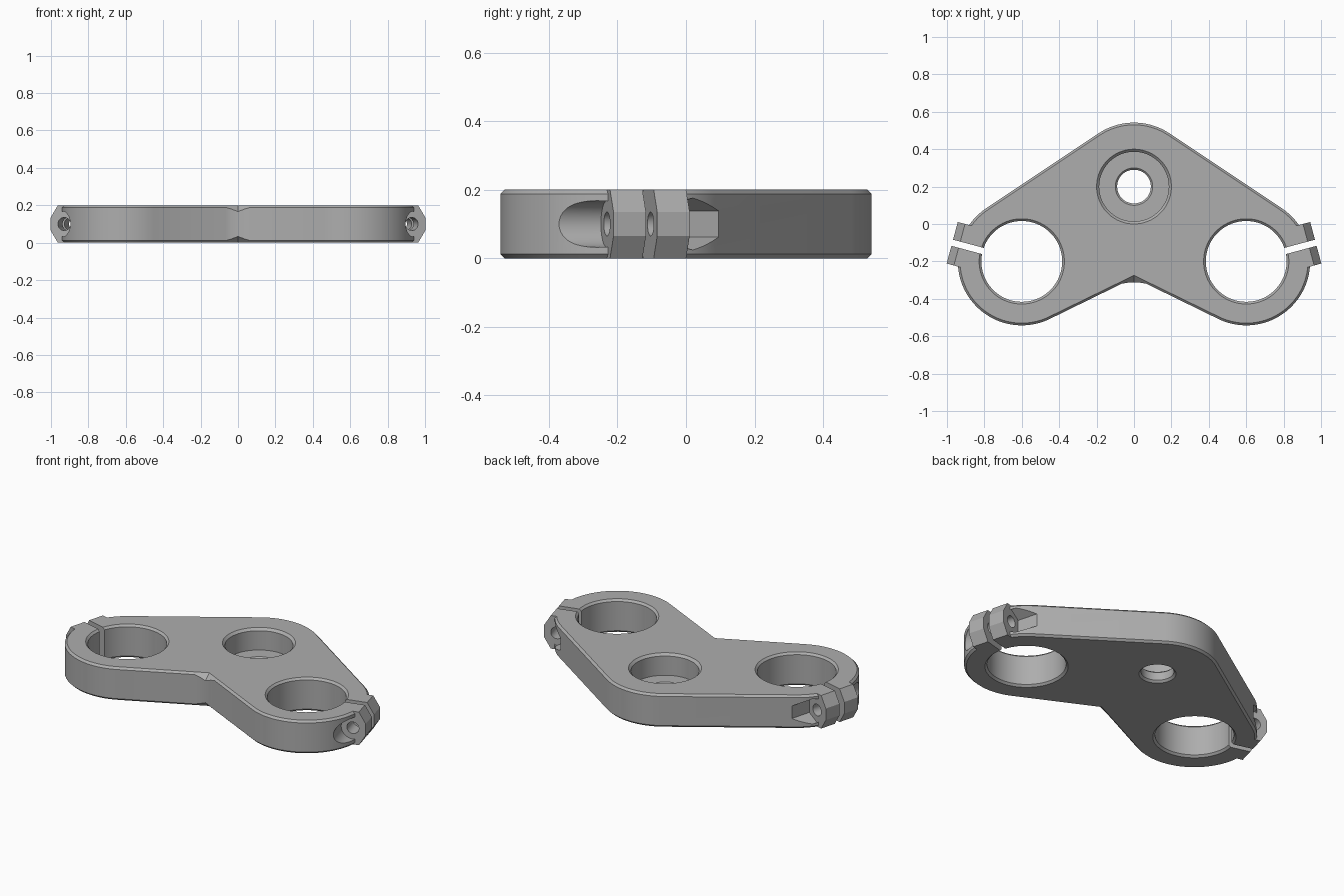
import bpy, bmesh, math
from math import sin, cos, radians
from mathutils import Matrix, Vector

old = bpy.data.objects.get("Cube")
if old:
    bpy.data.objects.remove(old, do_unlink=True)

HEIGHT, CHAMFER, OUTER = 0.2, 0.012, 0.342
FORK = Vector((0.6, -0.2, 0))
STEM = Vector((0, 0.2, 0))
CLAMP_ANGLE = 15

metal = bpy.data.materials.new("grey_metal")
metal.use_nodes = True
GREY = (0.42, 0.42, 0.42, 1)
metal.diffuse_color = GREY
metal.node_tree.nodes["Principled BSDF"].inputs["Base Color"].default_value = GREY


def make_object(name, bm, matrix=Matrix()):
    bmesh.ops.transform(bm, matrix=matrix, verts=bm.verts)
    bmesh.ops.recalc_face_normals(bm, faces=bm.faces)
    mesh = bpy.data.meshes.new(name)
    bm.to_mesh(mesh)
    bm.free()
    mesh.materials.append(metal)
    ob = bpy.data.objects.new(name, mesh)
    bpy.context.collection.objects.link(ob)
    return ob


def loft(rings):
    """Closed solid through rings of equal point count."""
    bm = bmesh.new()
    rows = [[bm.verts.new(p) for p in ring] for ring in rings]
    n = len(rows[0])
    for a, b in zip(rows, rows[1:]):
        for i in range(n):
            j = (i + 1) % n
            bm.faces.new((a[i], a[j], b[j], b[i]))
    bm.faces.new(rows[0][::-1])
    bm.faces.new(rows[-1])
    return bm


def turned(profile, sides=96, turn=0):
    """Solid of revolution about z from (radius, z) pairs."""
    angles = [2 * math.pi * i / sides + turn for i in range(sides)]
    return loft([[(r * cos(a), r * sin(a), z) for a in angles] for r, z in profile])


def arc(centre, radius, start, end, steps):
    for i in range(steps + 1):
        a = radians(start + (end - start) * i / steps)
        yield centre.x + radius * cos(a), centre.y + radius * sin(a)


def combine(target, tool, operation):
    mod = target.modifiers.new(operation.lower(), "BOOLEAN")
    mod.operation, mod.object, mod.solver = operation, tool, "EXACT"
    tool.hide_render = True
    bpy.context.view_layer.update()
    graph = bpy.context.evaluated_depsgraph_get()
    mesh = bpy.data.meshes.new_from_object(target.evaluated_get(graph))
    target.modifiers.clear()
    target.data = mesh
    bpy.data.objects.remove(tool, do_unlink=True)


# Plate outline: stem lobe, fork lobe, filleted front notch; then mirrored
back = math.degrees(math.atan2(FORK.x, STEM.y - FORK.y))
front = -116
normal = Vector((cos(radians(front)), sin(radians(front))))


def notch_y(x, inset):
    return FORK.y + ((OUTER - inset) - normal.x * (x - FORK.x)) / normal.y


def outline(inset):
    r = OUTER - inset
    pts = [(x, y, CHAMFER) for x, y in arc(STEM, r, 90, back, 12)]
    pts += [(x, y, CHAMFER) for x, y in arc(FORK, r, back, front, 56)]
    for x, y in ((0.065, -0.319), (0.035, -0.314), (0, -0.312)):
        top = notch_y(x, CHAMFER)
        pts.append((x, top if inset else y, (top - y) * -normal.y))
    return pts + [(-x, y, c) for x, y, c in pts[-2:0:-1]]


inner, outer = outline(CHAMFER), outline(0)
plate = make_object("clamp_plate", loft([
    [(x, y, 0) for x, y, c in inner],
    [(x, y, c) for x, y, c in outer],
    [(x, y, HEIGHT - c) for x, y, c in outer],
    [(x, y, HEIGHT) for x, y, c in inner]]))

# Pinch ears, faceted on their outer side
mirror = Matrix.Scale(-1, 4, (1, 0, 0))
clamp = Matrix.Translation(FORK) @ Matrix.Rotation(radians(CLAMP_ANGLE), 4, "Z")
frames = (clamp, mirror @ clamp)
ear = [(0.26, 0), (0.345, 0), (0.385, 0.065), (0.385, 0.135), (0.345, HEIGHT), (0.26, HEIGHT)]
for frame in frames:
    combine(plate, make_object("pinch_ears", loft(
        [[(u, v, z) for u, z in ear] for v in (-0.115, 0.115)]), frame), "UNION")


def bore(radius, bevel=CHAMFER):
    """Through hole cutter with a chamfer at both faces."""
    e = 0.02
    return [(radius + bevel + e, -e), (radius, bevel),
            (radius, HEIGHT - bevel), (radius + bevel + e, HEIGHT + e)]


# Fork bores, bolt holes, screw and nut pockets, slits
along = Matrix.Translation((0.31, 0, HEIGHT / 2)) @ Matrix.Rotation(radians(-90), 4, "X")
for frame in frames:
    slit = bmesh.new()
    bmesh.ops.create_cube(slit, size=1, matrix=Matrix.Translation((0.3, 0, 0.1))
                          @ Matrix.Diagonal((0.3, 0.034, 0.4, 1)))
    cutters = (
        (turned(bore(0.216)), frame),
        (turned([(0.035, -0.3), (0.035, 0.3)], 32), frame @ along),
        (turned([(0.068, -0.45), (0.068, -0.115)], 48), frame @ along),
        (turned([(0.076, 0.115), (0.076, 0.45)], 6, math.pi / 6), frame @ along),
        (slit, frame))
    for bm, matrix in cutters:
        combine(plate, make_object("cutter", bm, matrix), "DIFFERENCE")

# Stem hole with a deep counterbore
floor = 0.07
stem = [(0.122, -0.02), (0.09, 0.012), (0.09, floor - 0.01), (0.1, floor),
        (0.186, floor), (0.186, HEIGHT - 0.014), (0.22, HEIGHT + 0.02)]
combine(plate, make_object("cutter", turned(stem), Matrix.Translation(STEM)), "DIFFERENCE")

# Smooth curved walls, crisp edges
bpy.ops.object.select_all(action="DESELECT")
plate.select_set(True)
bpy.context.view_layer.objects.active = plate
bpy.ops.object.shade_smooth_by_angle(angle=radians(25))
